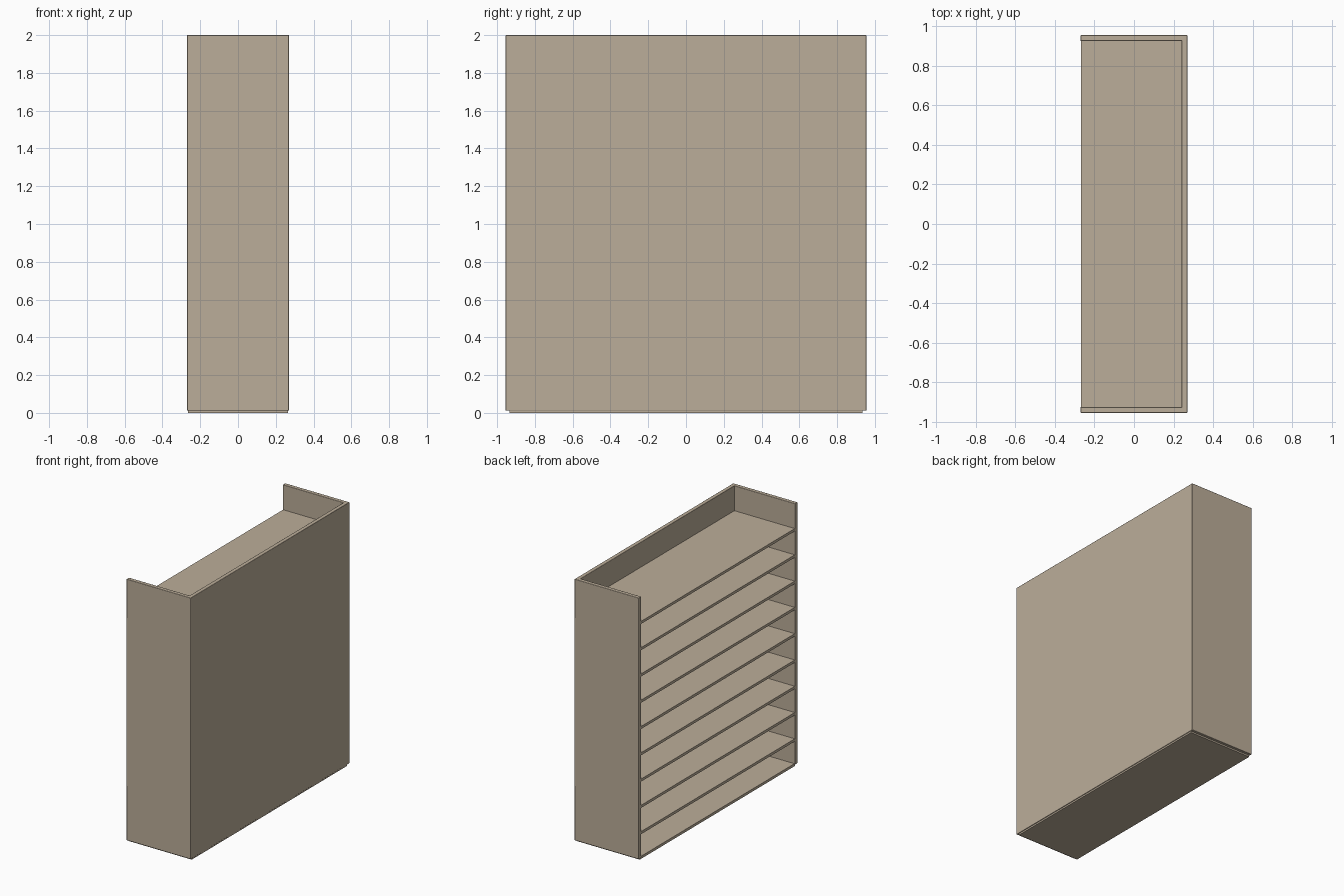
import bpy
import bmesh
import math

cube = bpy.data.objects.get("Cube")
if cube:
    bpy.data.objects.remove(cube, do_unlink=True)

# Single beige paint
paint = bpy.data.materials.new("warm beige")
paint.use_nodes = True
beige = (0.50, 0.42, 0.32, 1)
paint.diffuse_color = beige
paint.node_tree.nodes["Principled BSDF"].inputs["Base Color"].default_value = beige

# Overall dimensions
HALF_X, HALF_Y, HEIGHT = 0.27, 0.955, 2.0
WALL, BOARD, FOOT = 0.03, 0.02, 0.012
SHELVES, PITCH = 9, 0.2


def box(name, low, high, bevel=0.0):
    """Axis-aligned board between two corners, with optional eased edges."""
    bm = bmesh.new()
    bmesh.ops.create_cube(bm, size=1)
    for v in bm.verts:
        v.co = [(a + b) / 2 + c * (b - a) for a, b, c in zip(low, high, v.co)]
    mesh = bpy.data.meshes.new(name)
    bm.to_mesh(mesh)
    bm.free()
    mesh.materials.append(paint)
    obj = bpy.data.objects.new(name, mesh)
    bpy.context.collection.objects.link(obj)
    if bevel:
        mod = obj.modifiers.new("eased edges", "BEVEL")
        mod.width = bevel
        mod.segments = 2
    bpy.ops.object.select_all(action="DESELECT")
    obj.select_set(True)
    bpy.context.view_layer.objects.active = obj
    bpy.ops.object.shade_smooth_by_angle(angle=math.radians(30))
    return obj


inner_x, inner_y = HALF_X - WALL, HALF_Y - WALL

# Side walls
for side, sign in (("front", -1), ("rear", 1)):
    ys = sorted((sign * inner_y, sign * HALF_Y))
    box(side + "_side_wall", (-HALF_X, ys[0], FOOT), (HALF_X, ys[1], HEIGHT), 0.003)

# Closed panel behind the shelves
box("back_panel", (inner_x, -HALF_Y + 0.003, FOOT), (HALF_X, HALF_Y - 0.003, HEIGHT), 0.003)

# Slightly recessed base
box("base_board", (-HALF_X + 0.005, -HALF_Y + 0.02, 0), (HALF_X - 0.005, HALF_Y - 0.02, BOARD))

# Evenly spaced shelves
for i in range(1, SHELVES + 1):
    top = i * PITCH + BOARD / 2
    box(f"shelf_{i}", (-HALF_X + 0.002, -inner_y, top - BOARD), (inner_x, inner_y, top))
